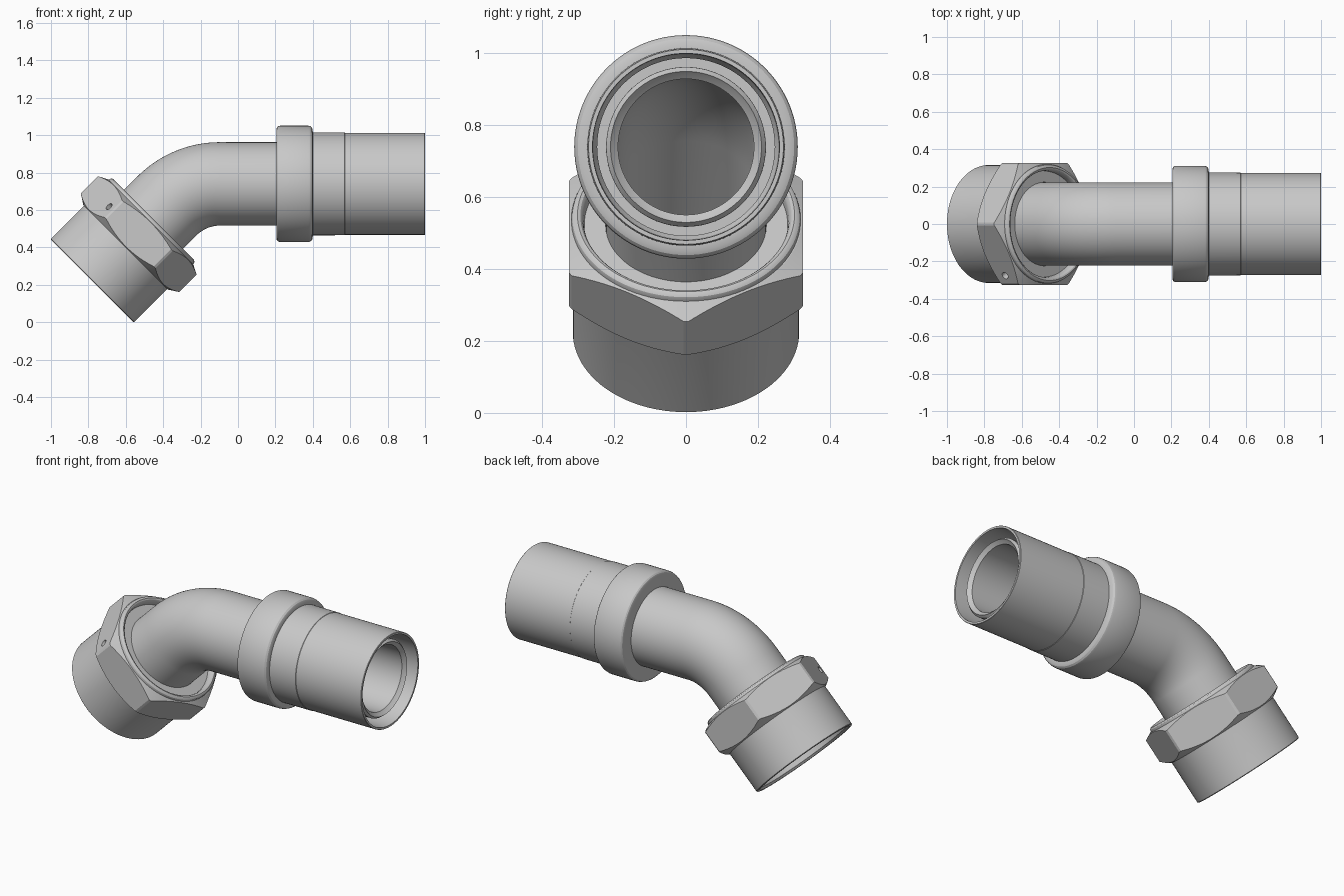
import bpy, bmesh, math
from mathutils import Vector

if "Cube" in bpy.data.objects:
    bpy.data.objects.remove(bpy.data.objects["Cube"])

steel = bpy.data.materials.new("grey steel")
steel.diffuse_color = (0.58, 0.58, 0.58, 1)
steel.use_nodes = True
steel.node_tree.nodes["Principled BSDF"].inputs["Base Color"].default_value = steel.diffuse_color

AXIS_Z = 0.74            # height of the straight pipe
NUT_END = (-0.78, 0.222)  # centre of the open nut face (x, z)
A45 = math.radians(45)


def frame(a):
    """Axis direction and in-plane normal for a tilt angle."""
    return (Vector((math.cos(a), 0, math.sin(a))),
            Vector((-math.sin(a), 0, math.cos(a))))


def straight(profile):
    """(x, radius) pairs on the horizontal axis."""
    return [(Vector((x, 0, AXIS_Z)), 0, r) for x, r in profile]


def tilted(profile):
    """(distance, radius) pairs on the nut axis."""
    d, _ = frame(A45)
    base = Vector((NUT_END[0], 0, NUT_END[1]))
    return [(base + d * s, A45, r) for s, r in profile]


def sweep(name, stations, seg=96):
    """Closed tube of rings, joined station to station and back to the first."""
    bm = bmesh.new()
    rings = []
    for c, a, r in stations:
        _, n = frame(a)
        ring = []
        for i in range(seg):
            t = 2 * math.pi * i / seg
            ring.append(bm.verts.new(c + n * (r * math.cos(t)) + Vector((0, r * math.sin(t), 0))))
        rings.append(ring)
    for k, ring in enumerate(rings):
        nxt = rings[(k + 1) % len(rings)]
        for i in range(seg):
            j = (i + 1) % seg
            bm.faces.new((ring[i], ring[j], nxt[j], nxt[i]))
    bmesh.ops.recalc_face_normals(bm, faces=bm.faces)
    me = bpy.data.meshes.new(name)
    bm.to_mesh(me)
    bm.free()
    me.materials.append(steel)
    ob = bpy.data.objects.new(name, me)
    bpy.context.collection.objects.link(ob)
    return ob


def activate(ob):
    bpy.ops.object.select_all(action='DESELECT')
    ob.select_set(True)
    bpy.context.view_layer.objects.active = ob


def smooth(ob, deg=25):
    activate(ob)
    bpy.ops.object.shade_smooth_by_angle(angle=math.radians(deg))


def boolean(ob, cutter, op):
    activate(ob)
    m = ob.modifiers.new("cut", 'BOOLEAN')
    m.operation, m.solver, m.object = op, 'EXACT', cutter
    bpy.ops.object.modifier_apply(modifier=m.name)
    bpy.data.objects.remove(cutter)


# Bent inner pipe: straight run, 45 degree bend, short run into the nut
R = 0.40
xb = NUT_END[0] + (AXIS_Z - NUT_END[1]) + R * math.tan(A45 / 2)
bend = []
for k in range(17):
    a = A45 * k / 16
    bend.append((Vector((xb - R * math.sin(a), 0, AXIS_Z - R * (1 - math.cos(a)))), a))
outer = [(c, a, 0.223) for c, a in bend]
inner = [(c, a, 0.189) for c, a in reversed(bend)]
pipe = sweep("bent_pipe",
             straight([(0.96, 0.206), (0.965, 0.21), (0.95, 0.222)]) + outer
             + tilted([(0.36, 0.223), (0.33, 0.26), (0.29, 0.26), (0.275, 0.25), (0.275, 0.189)])
             + inner + straight([(0.945, 0.189)]))
smooth(pipe)

# Collar and thin sleeve around the pipe end
sleeve = sweep("collar_sleeve", straight([
    (0.205, 0.215), (0.205, 0.292), (0.208, 0.302), (0.214, 0.308), (0.224, 0.311),
    (0.376, 0.311), (0.387, 0.308), (0.395, 0.301), (0.399, 0.291), (0.40, 0.275),
    (0.57, 0.2745), (0.572, 0.2725), (0.998, 0.2725), (1.0, 0.271), (1.0, 0.26),
    (0.95, 0.259), (0.62, 0.257), (0.60, 0.247), (0.55, 0.247), (0.55, 0.215)]))
smooth(sleeve)

# Round nut body with a rolled lip, a recess round the pipe and an open socket
body = sweep("nut_body", tilted([
    (0, 0.311), (0.004, 0.315), (0.35, 0.315), (0.40, 0.319), (0.448, 0.319), (0.457, 0.316),
    (0.463, 0.309), (0.465, 0.302), (0.462, 0.294), (0.455, 0.288), (0.445, 0.285),
    (0.425, 0.283), (0.425, 0.2235), (0.36, 0.2235), (0.335, 0.262), (0.31, 0.285),
    (0.012, 0.285), (0, 0.296)]))
smooth(body)

# Hexagon with conical chamfers at both ends
hexa = sweep("nut_hexagon", tilted([(0.24, 0.376), (0.46, 0.376), (0.46, 0.30), (0.24, 0.30)]), 6)
cone = sweep("chamfer_helper", tilted([
    (0.252, 0.305), (0.252, 0.318), (0.287, 0.372), (0.287, 0.40), (0.418, 0.40),
    (0.418, 0.372), (0.444, 0.322), (0.444, 0.305)][:3] + [
    (0.418, 0.372), (0.444, 0.322), (0.444, 0.305)]), 96)
boolean(hexa, cone, 'INTERSECT')

# Small blind hole near one corner of the hexagon
d, n = frame(A45)
y = Vector((0, 1, 0))
spot = Vector((NUT_END[0], 0, NUT_END[1])) + d * 0.345 + n * 0.216 - y * 0.276
out = n * math.cos(math.radians(30)) - y * math.sin(math.radians(30))
bpy.ops.mesh.primitive_cylinder_add(vertices=24, radius=0.02, depth=0.06, location=spot)
drill = bpy.context.object
drill.rotation_mode = 'QUATERNION'
drill.rotation_quaternion = out.to_track_quat('Z', 'Y')
bpy.context.view_layer.update()
boolean(hexa, drill, 'DIFFERENCE')
hexa.data.materials.clear()
hexa.data.materials.append(steel)
smooth(hexa, 20)
